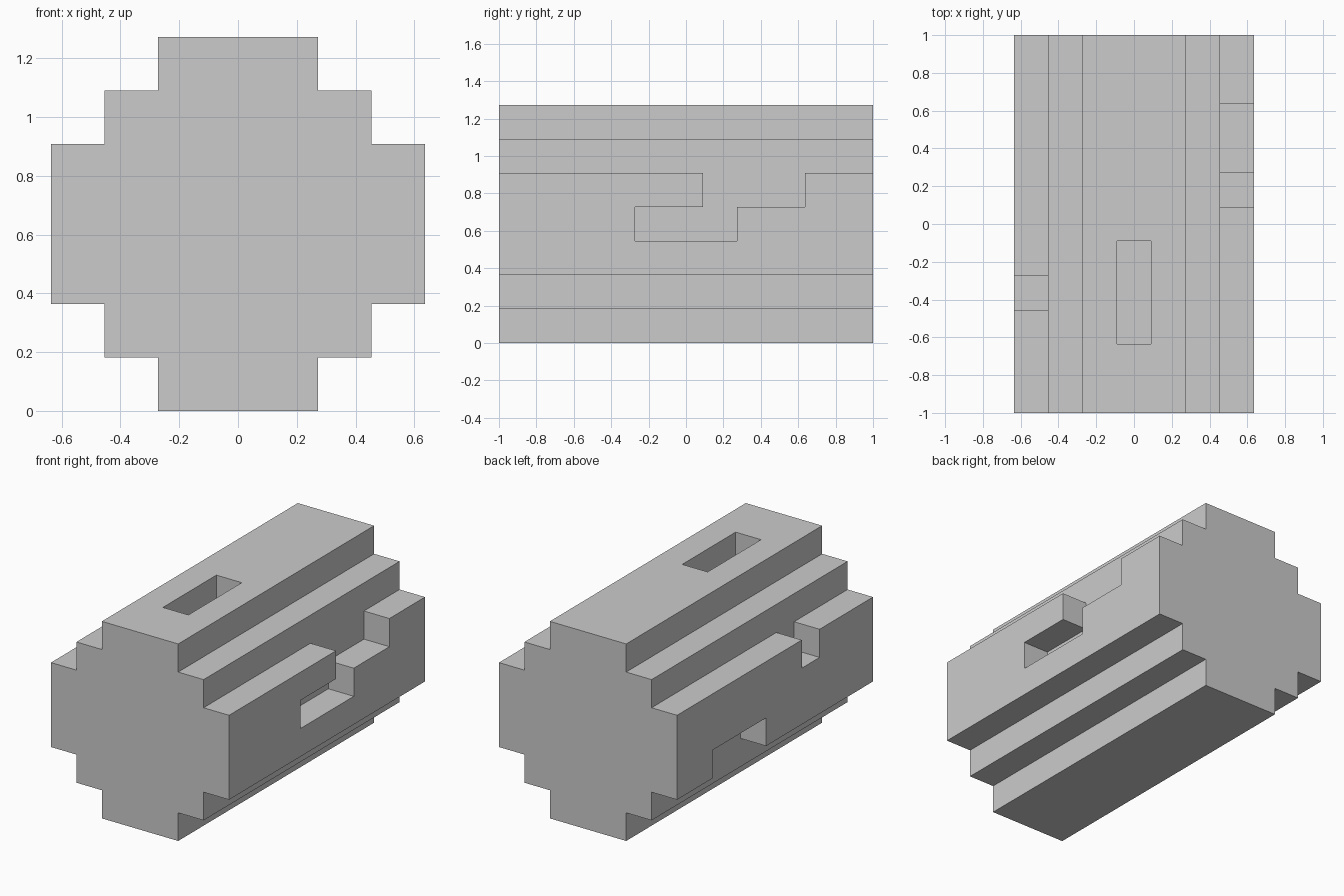
import bpy, bmesh
from mathutils import Matrix, Vector

old = bpy.data.objects.get("Cube")
if old:
    bpy.data.objects.remove(old, do_unlink=True)

UNIT = 2 / 11          # one block step; the model is 7 x 11 x 7 blocks
HALF_LENGTH = 5.5

grey = bpy.data.materials.new("plain_grey")
grey.use_nodes = True
colour = (0.6, 0.6, 0.6, 1)
grey.diffuse_color = colour
grey.node_tree.nodes["Principled BSDF"].inputs["Base Color"].default_value = colour


def make_object(name, bm):
    bmesh.ops.recalc_face_normals(bm, faces=bm.faces)
    mesh = bpy.data.meshes.new(name)
    bm.to_mesh(mesh)
    bm.free()
    obj = bpy.data.objects.new(name, mesh)
    bpy.context.collection.objects.link(obj)
    return obj


def make_cutter(name, low, high):
    low, high = Vector(low), Vector(high)
    bm = bmesh.new()
    bmesh.ops.create_cube(bm, size=1)
    for v in bm.verts:
        v.co = [h if c > 0 else l for c, l, h in zip(v.co, low, high)]
    obj = make_object(name, bm)
    obj.hide_render = True
    return obj


# Stepped barrel: one quarter outline mirrored around the centre, then extruded
quarter = [(3.5, 1.5), (2.5, 1.5), (2.5, 2.5), (1.5, 2.5), (1.5, 3.5)]
upper = quarter + [(-x, z) for x, z in reversed(quarter)]
outline = upper + [(-x, -z) for x, z in upper]
bm = bmesh.new()
end = bm.faces.new([bm.verts.new((x, -HALF_LENGTH, z + 3.5)) for x, z in outline])
extruded = bmesh.ops.extrude_face_region(bm, geom=[end])["geom"]
bmesh.ops.translate(bm, vec=(0, 2 * HALF_LENGTH, 0),
                    verts=[g for g in extruded if isinstance(g, bmesh.types.BMVert)])
if not end.is_valid or len([f for f in bm.faces if len(f.verts) > 4]) < 2:
    bmesh.ops.holes_fill(bm, edges=bm.edges)
barrel = make_object("stepped_barrel", bm)

# Pockets cut into the top and both side rails
cutters = [
    make_cutter("top_slot_cutter", (-0.5, -3.5, 6), (0.5, -0.5, 8)),
    make_cutter("left_upper_notch_cutter", (2.5, 0.5, 4), (4.5, 3.5, 6)),
    make_cutter("left_lower_slot_cutter", (2.5, -1.5, 3), (4.5, 1.5, 4)),
    make_cutter("right_upper_notch_cutter", (-4.5, -2.5, 4), (-2.5, -1.5, 6)),
    make_cutter("right_lower_notch_cutter", (-4.5, 0.5, 1), (-2.5, 3.5, 3)),
]
for cutter in cutters:
    cut = barrel.modifiers.new(cutter.name, "BOOLEAN")
    cut.operation = "DIFFERENCE"
    cut.solver = "EXACT"
    cut.object = cutter

# Bake the cuts, merge flat regions and scale to final size
bpy.context.view_layer.update()
evaluated = barrel.evaluated_get(bpy.context.evaluated_depsgraph_get())
bm = bmesh.new()
bm.from_mesh(evaluated.to_mesh())
barrel.modifiers.clear()
bmesh.ops.remove_doubles(bm, verts=bm.verts, dist=0.001)
bmesh.ops.dissolve_limit(bm, angle_limit=0.01, verts=bm.verts, edges=bm.edges)
bmesh.ops.transform(bm, matrix=Matrix.Scale(UNIT, 4), verts=bm.verts)
bm.to_mesh(barrel.data)
bm.free()
barrel.data.materials.clear()
barrel.data.materials.append(grey)
for face in barrel.data.polygons:
    face.material_index = 0
    face.use_smooth = False
for cutter in cutters:
    bpy.data.objects.remove(cutter, do_unlink=True)
